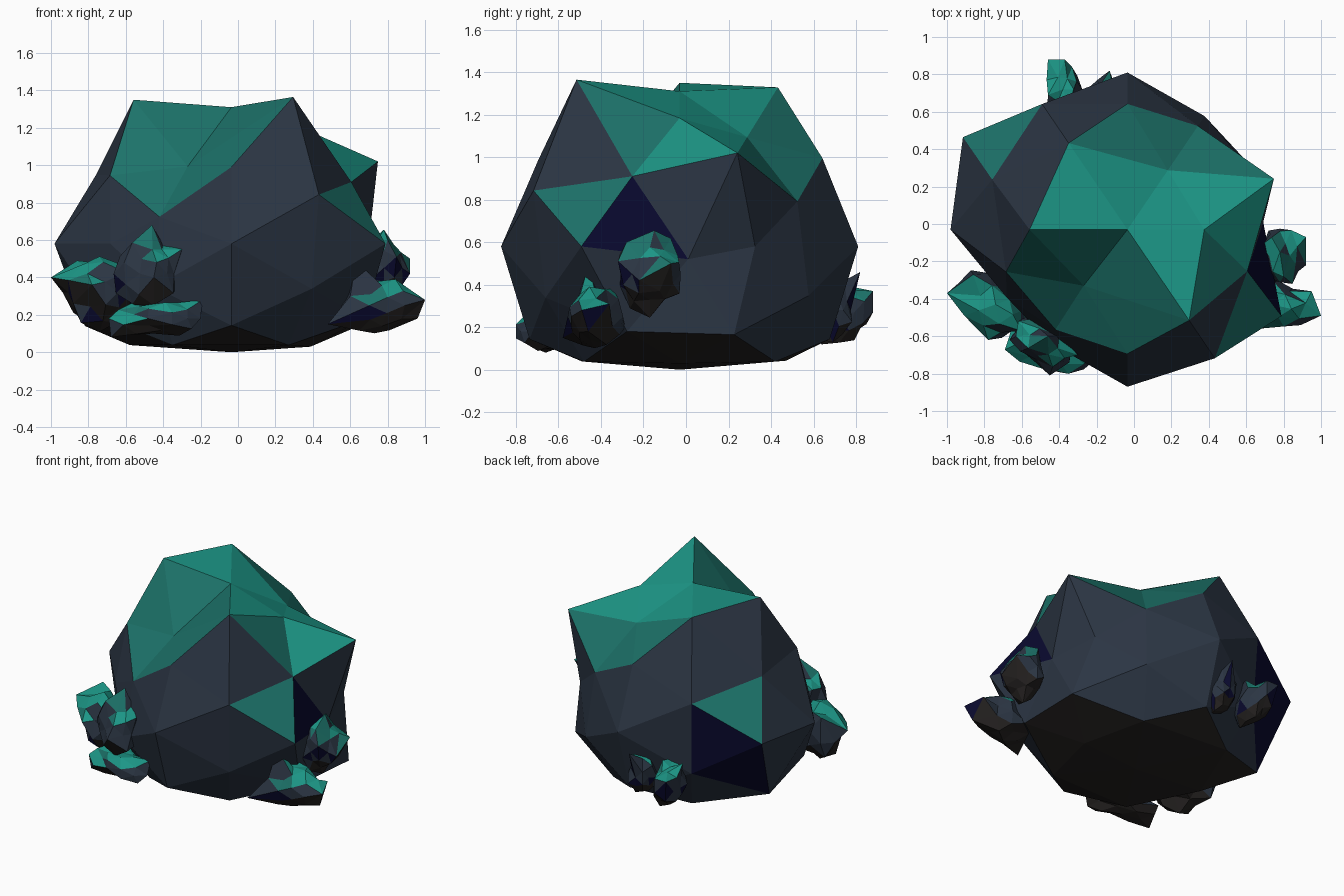
import bpy, bmesh, math, random
from mathutils import Vector, Matrix

if "Cube" in bpy.data.objects:
    bpy.data.objects.remove(bpy.data.objects["Cube"])


def material(name, r, g, b):
    lin = [((c / 255 + 0.055) / 1.055) ** 2.4 if c > 10 else c / 255 / 12.92 for c in (r, g, b)]
    m = bpy.data.materials.new(name)
    m.diffuse_color = (*lin, 1)
    m.use_nodes = True
    m.node_tree.nodes["Principled BSDF"].inputs["Base Color"].default_value = m.diffuse_color
    return m


MATS = [material("slate", 43, 53, 67), material("teal_moss", 28, 150, 134),
        material("dark_underside", 36, 33, 32), material("navy_vein", 9, 9, 46),
        material("deep_teal_moss", 28, 114, 105)]


def signed(a, b, c):
    """All sign variants of a direction: top first, then front to back, left to right."""
    s = lambda v: (1, -1) if v else (0,)
    return [Vector((a * -i, b * -j, c * k)).normalized() for k in s(c) for j in s(b) for i in s(a)]


def faceted_ball(radii):
    """Once-divided icosahedron whose corners are pushed out by the given radii."""
    bm = bmesh.new()
    verts = [bm.verts.new(d) for d in DIRS]
    bmesh.ops.convex_hull(bm, input=verts)
    bmesh.ops.recalc_face_normals(bm, faces=bm.faces[:])
    centres = {f: f.calc_center_median().normalized() for f in bm.faces}
    for v, d, r in zip(verts, DIRS, radii):
        v.co = d * r
    return bm, centres


def finish(name, bm):
    me = bpy.data.meshes.new(name)
    bm.to_mesh(me)
    bm.free()
    for m in MATS:
        me.materials.append(m)
    bpy.context.collection.objects.link(bpy.data.objects.new(name, me))


# Corner directions of the divided icosahedron, with the boulder's bulge along each
PHI = (1 + math.sqrt(5)) / 2
P2 = PHI * PHI
BULGES = [
    ((1, 0, PHI), (.905, .71, .94, .73)),
    ((0, PHI, 1), (.78, .79, .83, .83)),
    ((PHI, 1, 0), (.69, .88, .94, .675)),
    ((1, 0, 0), (.86, .66)),
    ((0, 1, 0), (.84, .84)),
    ((0, 0, 1), (.73, .58)),
    ((1, PHI, P2), (.56, .97, .925, .635, .92, .9, 1, .9)),
    ((PHI, P2, 1), (.66, .85, .83, .685, .75, .78, .8, .75)),
    ((P2, 1, PHI), (.73, .72, .80, .88, .78, .8, .88, .83)),
]
DIRS = [d for family, _ in BULGES for d in signed(*family)]

# Boulder, a little wide and settled on a nearly flat base
bm, centres = faceted_ball([r for _, radii in BULGES for r in radii])
nudges = [((-PHI, -P2, 1), (-.02, 0, -.06)), ((-1, -PHI, P2), (-.04, -.02, -.04)),
          ((-P2, 1, PHI), (-.01, .02, -.03)), ((P2, -1, PHI), (0, 0, -.03)),
          ((1, 0, 0), (0, .04, -.06)), ((-PHI, 1, 0), (0, 0, .02))]
bm.verts.ensure_lookup_table()
for d, shift in nudges:
    d = Vector(d).normalized()
    max(bm.verts, key=lambda v: v.co.normalized().dot(d)).co += Vector(shift)
for v in bm.verts:
    v.co = (v.co.x * 1.1 - .035, v.co.y - .03, v.co.z + .58)
    v.co.z = max(v.co.z, .07 * math.hypot(v.co.x + .035, v.co.y + .03))
bm.normal_update()
veins = [Vector(v).normalized() for v in ((2.66, -.83, .5), (-1.85, 2.14, 0), (-2.16, 1.64, -.81))]
bare = [Vector(v).normalized() for v in ((-P2, 0, 1), (-1.64, .81, 2.16))]
mossy = Vector((-1.85, 1.64, .81)).normalized()
for f in bm.faces:
    z, c = f.normal.z, centres[f]
    f.material_index = 1 if z > .745 else 4 if z > .52 or c.dot(mossy) > .99 else 2 if z < -.6 else 0
    if max(c.dot(v) for v in veins) > .99:
        f.material_index = 3
    if max(c.dot(v) for v in bare) > .99:
        f.material_index = 0
finish("boulder", bm)

# Small angular stones around the foot: centre, half size, turn in degrees, sharp tips
STONES = {
    "left_stone": ((-.74, -.43, .32), (.22, .16, .20), -30,
                   [(-1, -.37, .40), (-.86, -.27, .49), (-.88, -.45, .26), (-.78, -.62, .36)]),
    "front_stone": ((-.48, -.63, .42), (.20, .13, .20), -25,
                    [(-.46, -.60, .68), (-.30, -.70, .55), (-.45, -.81, .40)]),
    "front_slab": ((-.45, -.66, .18), (.25, .13, .10), -15,
                   [(-.19, -.70, .28), (-.20, -.72, .18), (-.68, -.66, .08)]),
    "corner_stone": ((.73, -.43, .25), (.21, .14, .16), -12,
                     [(1, -.49, .28), (.63, -.46, .49), (.96, -.46, .18), (.95, -.36, .31), (.48, -.58, .15)]),
    "right_stone": ((.78, -.17, .45), (.13, .18, .19), 0,
                    [(.92, -.07, .50), (.80, -.28, .60), (.78, -.15, .655), (.92, -.22, .42)]),
    "back_stone": ((-.38, .72, .27), (.10, .15, .17), 0,
                   [(-.46, .88, .37), (-.37, .88, .37), (-.37, .88, .27), (-.46, .69, .43)]),
    "back_chip": ((-.15, .69, .28), (.11, .11, .17), 0, [(-.13, .82, .46)]),
}
for seed, (name, (centre, size, turn, tips)) in enumerate(STONES.items()):
    rng = random.Random(seed + 3)
    bm, _ = faceted_ball([rng.uniform(.72, 1.1) for d in DIRS])
    place = Matrix.Translation(centre) @ Matrix.Rotation(math.radians(turn), 4, 'Z') @ Matrix.Diagonal((*size, 1))
    bm.transform(place)
    mid = Vector(centre)
    for tip in map(Vector, tips):
        max(bm.verts, key=lambda v: (v.co - mid).normalized().dot((tip - mid).normalized())).co = tip
    bm.normal_update()
    for f in bm.faces:
        z = f.normal.z
        f.material_index = 1 if z > .6 else 4 if z > .48 else 2 if z < -.35 else 3 if -.3 < z < -.2 else 0
    finish(name, bm)
